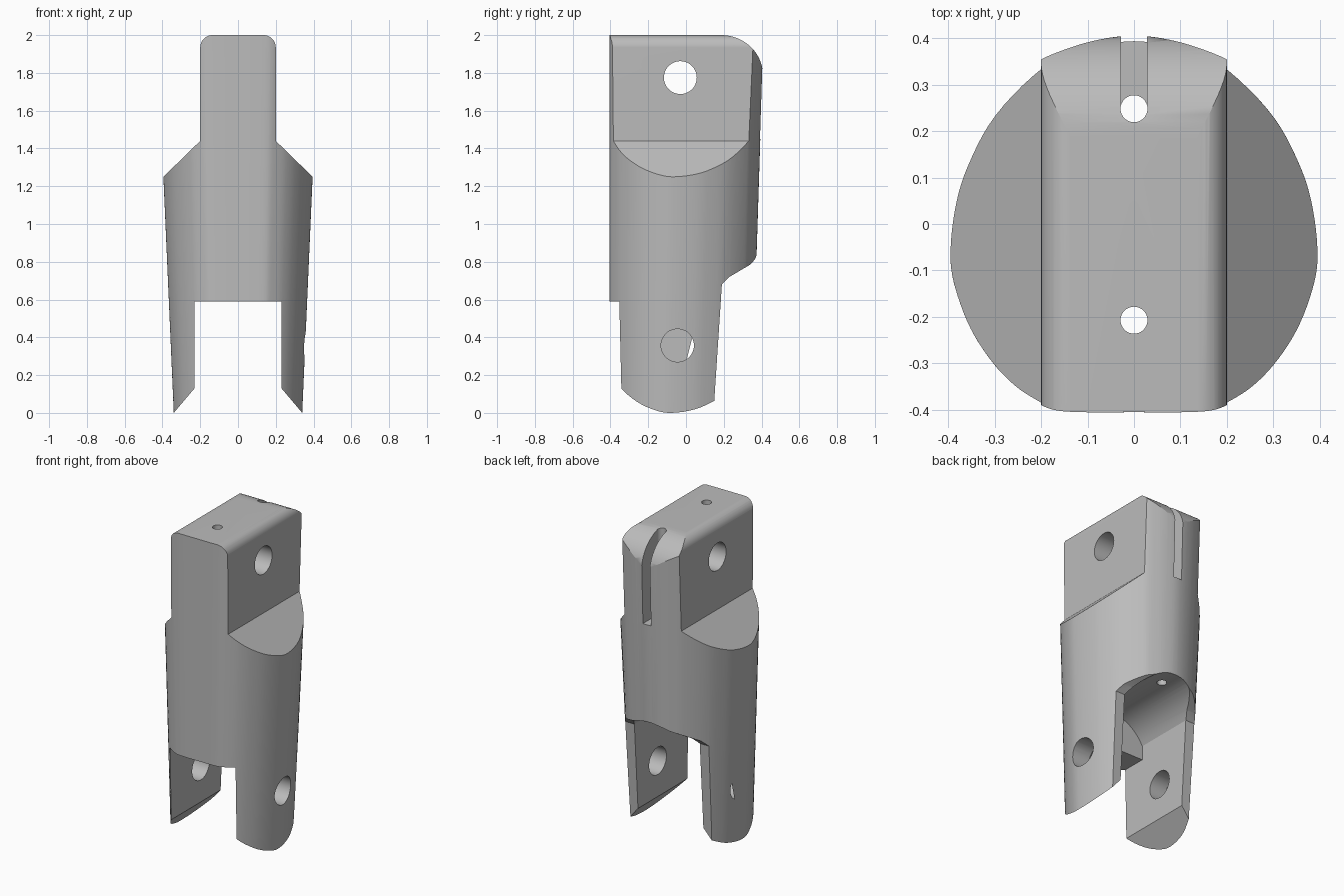
import bpy, bmesh, math
from mathutils import Vector
from mathutils.geometry import interpolate_bezier

cube = bpy.data.objects.get("Cube")
if cube:
    bpy.data.objects.remove(cube, do_unlink=True)


def solid(name, rings):
    """Closed solid skinned between two matching rings of points."""
    bm = bmesh.new()
    a, b = [[bm.verts.new(p) for p in ring] for ring in rings]
    n = len(a)
    for i in range(n):
        j = (i + 1) % n
        bm.faces.new((a[i], a[j], b[j], b[i]))
    bm.faces.new(a)
    bm.faces.new(b)
    bmesh.ops.recalc_face_normals(bm, faces=bm.faces)
    mesh = bpy.data.meshes.new(name)
    bm.to_mesh(mesh)
    bm.free()
    obj = bpy.data.objects.new(name, mesh)
    bpy.context.collection.objects.link(obj)
    return obj


def prism(name, pts, axis, lo, hi):
    """Extrude a flat outline along x, y or z."""
    place = {"x": lambda u, v, d: (d, u, v),
             "y": lambda u, v, d: (u, d, v),
             "z": lambda u, v, d: (u, v, d)}[axis]
    return solid(name, [[place(u, v, d) for u, v in pts] for d in (lo, hi)])


def arc(cx, cy, rx, ry, start, end, n):
    steps = [math.radians(start + (end - start) * i / n) for i in range(n + 1)]
    return [(cx + rx * math.cos(t), cy + ry * math.sin(t)) for t in steps]


def circle(cx, cy, r, n=48):
    return arc(cx, cy, r, r, 0, 360, n)[:-1]


def mirrored(half):
    """Complete a right-hand outline running between two points on x = 0."""
    return half + [(-x, y) for x, y in reversed(half) if x > 1e-6]


def smooth_loop(pts, n):
    """Closed smooth curve through the points."""
    pts = [Vector((x, y, 0)) for x, y in pts]
    out = []
    for i, p in enumerate(pts):
        before, q, after = pts[i - 1], pts[(i + 1) % len(pts)], pts[(i + 2) % len(pts)]
        step = (q - p).length
        t0 = (q - before).normalized() * step / 3
        t1 = (after - p).normalized() * step / 3
        out += [tuple(v.xy) for v in interpolate_bezier(p, p + t0, q - t1, q, n + 1)[:-1]]
    return out


def combine(obj, cutter, operation):
    mod = obj.modifiers.new("cut", "BOOLEAN")
    mod.operation = operation
    mod.solver = "EXACT"
    mod.object = cutter
    bpy.context.view_layer.objects.active = obj
    bpy.ops.object.modifier_apply(modifier=mod.name)
    bpy.data.objects.remove(cutter, do_unlink=True)


# Tapering egg-shaped shell, flat along the front
egg = smooth_loop(mirrored([
    (0, -.405), (.1, -.405), (.16, -.4), (.2, -.382), (.25, -.35), (.3, -.3),
    (.35, -.225), (.385, -.135), (.395, -.07), (.385, .03), (.36, .115),
    (.3, .225), (.2, .325), (.13, .36), (.06, .381), (0, .388)]), 5)


def section(z):
    sx = (.34 + .044 * z) / .395
    sy = .948 + .0405 * z
    return [(x * sx, -.405 + (y + .405) * sy, z) for x, y in egg]


body = solid("finger_segment", [section(-.05), section(2.05)])

# Front outline: forked legs, sloped shoulders and rounded tongue
front = [(0, .59), (.23, .59), (.23, .13), (.363, -.027), (.6, -.027),
         (.6, 1.05), (.2, 1.44)] + arc(.135, 1.935, .065, .065, 0, 90, 10) + [(0, 2)]
combine(body, prism("front_outline", mirrored(front), "y", -1, 1), "INTERSECT")

# Rounded top of the tongue at the back
top = arc(.185, 1.79, .222, .21, 90, 0, 20) + [(.6, 1.79), (.6, 2.2), (.185, 2.2)]
combine(body, prism("top_rounding", top, "x", -1, 1), "DIFFERENCE")

# Relief behind the legs
relief = [(.14, -.08), (.15, .07), (.19, .68), (.23, .72), (.34, .785),
          (.362, .805), (.372, .83), (.378, .87), (.6, .87), (.6, -.08)]
combine(body, prism("back_relief", relief, "x", -1, 1), "DIFFERENCE")

# Arched pocket above the slot
half, rise = .23, .14
radius = (half ** 2 + rise ** 2) / (2 * rise)
spread = math.degrees(math.asin(half / radius))
arch = [(-half, .5), (half, .5)] + arc(0, .68 + rise - radius, radius, radius,
                                       90 - spread, 90 + spread, 24)
combine(body, prism("pocket", arch, "y", -.2, .6), "DIFFERENCE")

# Pin holes: through the tongue, and blind in one leg
combine(body, prism("tongue_hole", circle(-.03, 1.775, .087), "x", -1, 1), "DIFFERENCE")
combine(body, prism("leg_hole", circle(-.045, .357, .087), "x", -.345, 1), "DIFFERENCE")

# Cord holes and the cord groove down the back
for y in (-.207, .248):
    combine(body, prism("cord_hole", circle(0, y, .029, 32), "z", .5, 2.2), "DIFFERENCE")
groove = [(-.0285, .25), (.0285, .25), (.0285, .6), (-.0285, .6)]
combine(body, prism("cord_groove", groove, "z", 1.45, 2.2), "DIFFERENCE")

# Plain grey finish
grey = bpy.data.materials.new("plain_grey")
grey.use_nodes = True
colour = (.5, .5, .5, 1)
grey.diffuse_color = colour
grey.node_tree.nodes["Principled BSDF"].inputs["Base Color"].default_value = colour
body.data.materials.clear()
body.data.materials.append(grey)

# Smooth curved walls, keep machined edges crisp
bpy.ops.object.select_all(action="DESELECT")
body.select_set(True)
bpy.context.view_layer.objects.active = body
bpy.ops.object.shade_smooth_by_angle(angle=math.radians(25))
normals = body.modifiers.new("even_shading", "WEIGHTED_NORMAL")
normals.keep_sharp = True
